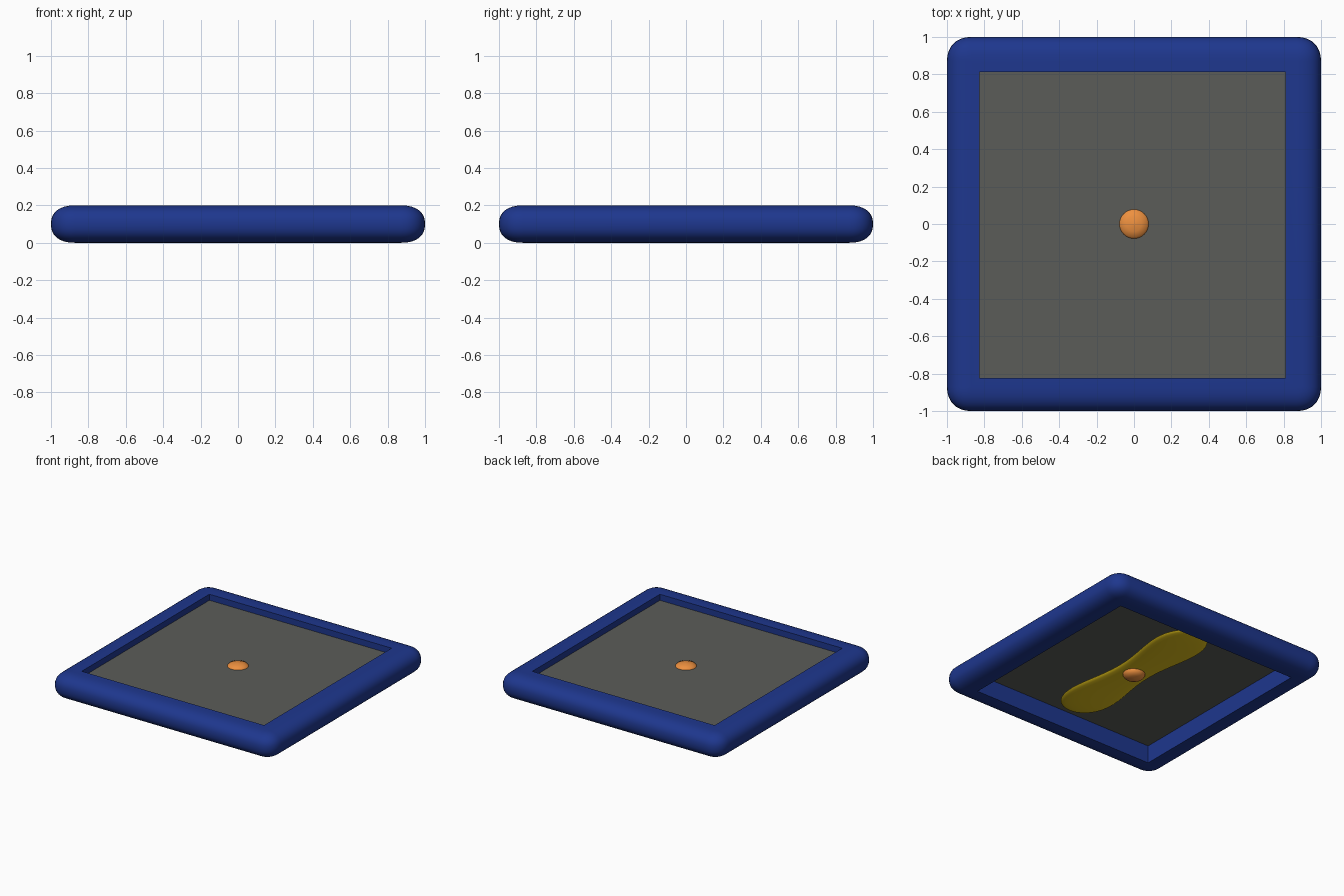
import bpy, bmesh, math
from math import sin, cos, pi

if "Cube" in bpy.data.objects:
    bpy.data.objects.remove(bpy.data.objects["Cube"])


def spow(v, p):
    return math.copysign(abs(v) ** p, v)


def finish(bm, name, color, angle=40):
    bmesh.ops.remove_doubles(bm, verts=bm.verts, dist=1e-5)
    bmesh.ops.recalc_face_normals(bm, faces=bm.faces)
    me = bpy.data.meshes.new(name)
    bm.to_mesh(me)
    bm.free()
    ob = bpy.data.objects.new(name, me)
    bpy.context.collection.objects.link(ob)
    mat = bpy.data.materials.new(name + "_colour")
    mat.diffuse_color = (*color, 1)
    mat.use_nodes = True
    mat.node_tree.nodes["Principled BSDF"].inputs["Base Color"].default_value = mat.diffuse_color
    me.materials.append(mat)
    bpy.ops.object.select_all(action='DESELECT')
    ob.select_set(True)
    bpy.context.view_layer.objects.active = ob
    bpy.ops.object.shade_smooth_by_angle(angle=math.radians(angle))
    return ob


def skin(bm, rings, close=False, caps=False):
    """Bridge successive closed rings of points with quads."""
    rows = [[bm.verts.new(p) for p in r] for r in rings]
    n = len(rows[0])
    pairs = list(zip(rows, rows[1:] + rows[:1])) if close else list(zip(rows, rows[1:]))
    for a, b in pairs:
        for i in range(n):
            j = (i + 1) % n
            bm.faces.new((a[i], a[j], b[j], b[i]))
    if caps:
        bm.faces.new(rows[0])
        bm.faces.new(rows[-1])


# Square frame: rounded outer side, straight square opening (slightly off centre)
MID, HALF_H, OPEN = 0.87, 0.1, 0.818
OFF_X, OFF_Y = -0.008, -0.005


def square_ring(h, z, dx=0, dy=0, steps=8):
    r = max(h - MID, 0)
    c = h - r
    pts = []
    for q in range(4):
        sx, sy = [(1, 1), (-1, 1), (-1, -1), (1, -1)][q]
        for k in range(steps + 1):
            a = q * pi / 2 + k / steps * pi / 2
            pts.append((sx * c + r * spow(cos(a), 0.9) + dx,
                        sy * c + r * spow(sin(a), 0.9) + dy, z))
    return pts


bm = bmesh.new()
rings = [square_ring(OPEN, 0, OFF_X, OFF_Y)]
for i in range(17):
    t = -pi / 2 + pi * i / 16
    rings.append(square_ring(MID + (1 - MID) * abs(cos(t)) ** 0.85,
                             HALF_H + HALF_H * spow(sin(t), 0.85)))
rings.append(square_ring(OPEN, 2 * HALF_H, OFF_X, OFF_Y))
skin(bm, rings, close=True)
finish(bm, "frame", (0.013, 0.038, 0.27), 50)

# Thin flat panel recessed inside the opening
bm = bmesh.new()
bmesh.ops.create_cube(bm, size=1)
for v in bm.verts:
    v.co.x = v.co.x * 2 * OPEN + OFF_X
    v.co.y = v.co.y * 2 * OPEN + OFF_Y
    v.co.z = v.co.z * 0.008 + 0.147
finish(bm, "panel", (0.105, 0.108, 0.098), 30)

# Two-ended blade under the panel: soft section, gentle waist
bm = bmesh.new()
rings = []
for i in range(33):
    s = -cos(pi * i / 32) * 0.9999
    y = 0.74 * s
    end = (1 - abs(s) ** 6) ** 0.5
    w = (0.14 + 0.07 * (1 - cos(pi * min(abs(s) / 0.8, 1))) / 2) * end
    h = 0.025 * end
    rings.append([(w * cos(2 * pi * k / 24), y, 0.105 + h * sin(2 * pi * k / 24))
                  for k in range(24)])
skin(bm, rings, caps=True)
finish(bm, "blade", (0.75, 0.53, 0.01), 60)

# Hub pin through blade and panel, with shallow domed ends
bm = bmesh.new()
profile = [(0.001, 0.04), (0.04, 0.044), (0.068, 0.055), (0.082, 0.075),
           (0.082, 0.145), (0.07, 0.162), (0.04, 0.173), (0.001, 0.178)]
skin(bm, [[(r * cos(2 * pi * k / 32), r * sin(2 * pi * k / 32), z) for k in range(32)]
          for r, z in profile], caps=True)
finish(bm, "hub", (0.85, 0.28, 0.05), 50)
